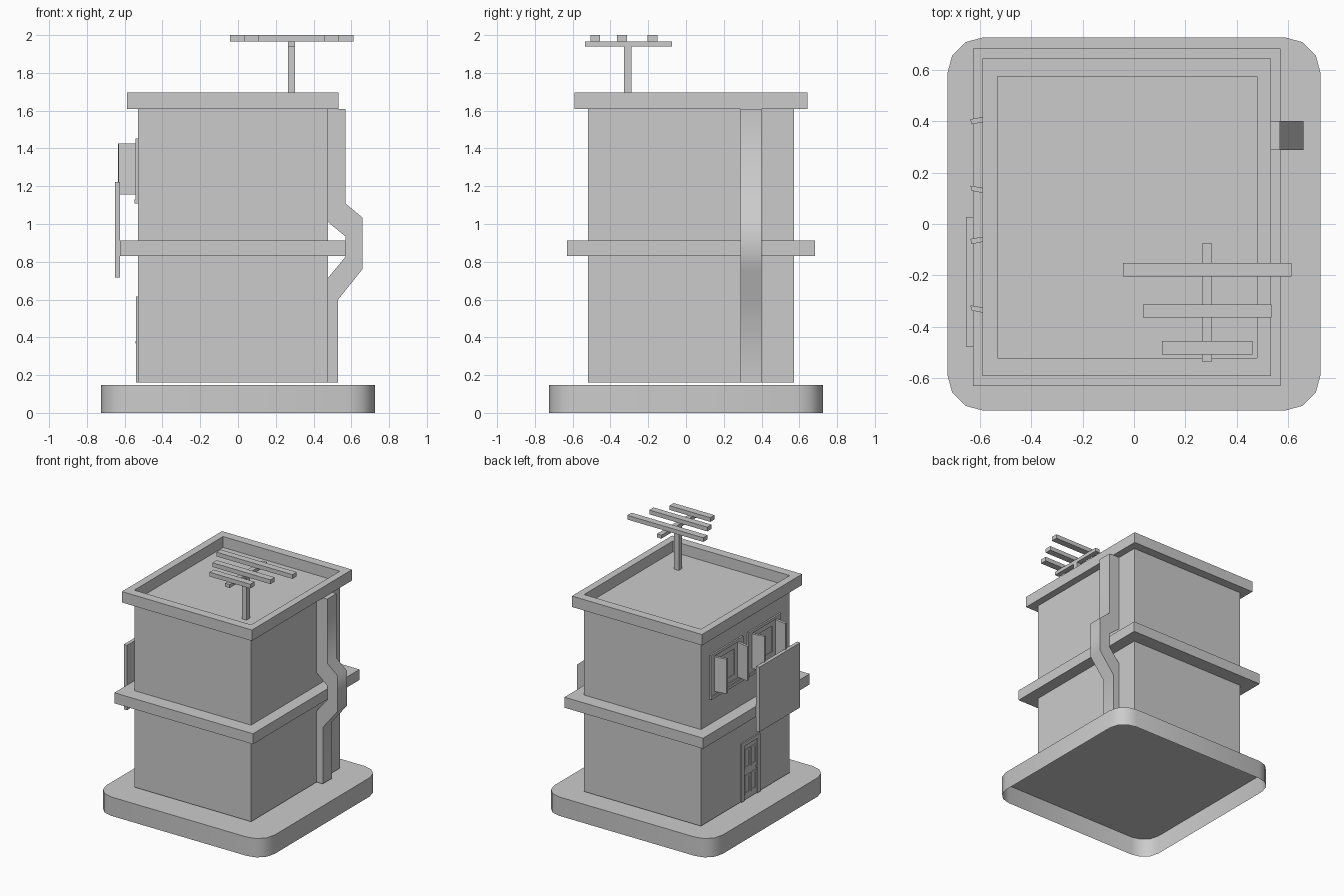
import bpy, bmesh, math
from mathutils import Matrix, Vector

if "Cube" in bpy.data.objects:
    bpy.data.objects.remove(bpy.data.objects["Cube"])


def finish(name, bm):
    bmesh.ops.recalc_face_normals(bm, faces=bm.faces)
    me = bpy.data.meshes.new(name)
    bm.to_mesh(me)
    bm.free()
    ob = bpy.data.objects.new(name, me)
    bpy.context.collection.objects.link(ob)
    return ob


def smooth(ob, angle):
    bpy.context.view_layer.objects.active = ob
    ob.select_set(True)
    bpy.ops.object.shade_smooth_by_angle(angle=math.radians(angle))
    ob.select_set(False)


def box(name, x, y, z):
    bm = bmesh.new()
    bmesh.ops.create_cube(bm, size=1)
    for v in bm.verts:
        v.co = [(a + b) / 2 + c * (b - a) for (a, b), c in zip((x, y, z), v.co)]
    return finish(name, bm)


def ring(name, outer, inner, depth, place):
    """Rectangular frame; outer/inner = (u0, u1, v0, v1), place maps (u, v, d) to xyz."""
    bm = bmesh.new()

    def loop(r, d):
        return [bm.verts.new(place(u, v, d)) for u, v in
                ((r[0], r[2]), (r[1], r[2]), (r[1], r[3]), (r[0], r[3]))]
    loops = [loop(outer, depth[0]), loop(outer, depth[1]),
             loop(inner, depth[1]), loop(inner, depth[0])]
    for k in range(4):
        a, b = loops[k], loops[(k + 1) % 4]
        for i in range(4):
            j = (i + 1) % 4
            bm.faces.new((a[i], a[j], b[j], b[i]))
    return finish(name, bm)


def extrude(name, pts, vec, cap_start=True):
    bm = bmesh.new()
    low = [bm.verts.new(p) for p in pts]
    high = [bm.verts.new(Vector(p) + Vector(vec)) for p in pts]
    n = len(pts)
    for i in range(n):
        bm.faces.new((low[i], low[(i + 1) % n], high[(i + 1) % n], high[i]))
    bm.faces.new(high)
    if cap_start:
        bm.faces.new(low[::-1])
    return finish(name, bm)


def flat(u, v, d):
    return (u, v, d)


def on_wall(u, v, d):
    return (-0.53 - d, u, v)


# Rounded base, open underneath
arc = []
for q, (sx, sy) in enumerate(((1, 1), (-1, 1), (-1, -1), (1, -1))):
    for k in range(4):
        a = math.radians(90 * q + 30 * k)
        arc.append((sx * 0.585 + 0.14 * math.cos(a), sy * 0.585 + 0.14 * math.sin(a), 0))
smooth(extrude("base", arc, (0, 0, 0.147), cap_start=False), 40)

# Building body, floor ledge and roof parapet
box("walls", (-0.53, 0.477), (-0.52, 0.573), (0.16, 1.61))
core = (-0.53, 0.477, -0.52, 0.573)
ring("floor_ledge", (-0.625, 0.57, -0.63, 0.682), core, (0.83, 0.912), flat)
ring("parapet", (-0.588, 0.533, -0.59, 0.643), core, (1.61, 1.695), flat)

# Drainpipe bending around the ledge
pipe = [(0.477, 1.61), (0.568, 1.61), (0.568, 1.11), (0.658, 1.035), (0.658, 0.76),
        (0.53, 0.6), (0.53, 0.16), (0.477, 0.16), (0.477, 0.715), (0.568, 0.825),
        (0.568, 0.935), (0.477, 1.01)]
smooth(extrude("drainpipe", [(x, 0.288, z) for x, z in pipe], (0, 0.112, 0)), 60)

# Roof aerial
box("aerial_mast", (0.264, 0.303), (-0.328, -0.288), (1.61, 1.94))
box("aerial_boom", (0.264, 0.303), (-0.535, -0.075), (1.94, 1.967))
for i, (x0, x1, y) in enumerate(((-0.043, 0.612, -0.177), (0.035, 0.535, -0.338),
                                 (0.108, 0.46, -0.48))):
    box(f"aerial_rod_{i}", (x0, x1), (y - 0.026, y + 0.026), (1.967, 2.0))

# Hanging panel on the left side
box("hanging_panel", (-0.652, -0.624), (-0.475, 0.028), (0.717, 1.222))

# Windows with open shutters
for i, c in enumerate((0.268, -0.197)):
    hole = (c - 0.15, c + 0.15, 1.15, 1.43)
    ring(f"window_frame_{i}", (c - 0.2, c + 0.2, 1.12, 1.452), hole, (0, 0.012), on_wall)
    ring(f"window_sash_{i}", hole, (c - 0.1, c + 0.1, 1.19, 1.39), (0, 0.006), on_wall)
    box(f"window_sill_{i}", (-0.548, -0.53), (c - 0.2, c + 0.2), (1.108, 1.13))
    for s in (-1, 1):
        y = c + s * 0.147
        prof = [(-0.535, y - 0.01), (-0.535, y + 0.01),
                (-0.635, y + 0.01 - s * 0.018), (-0.632, y - 0.01 - s * 0.018)]
        extrude(f"shutter_{i}_{s}", [(x, yy, 1.155) for x, yy in prof], (0, 0, 0.27))

# Door with surround, panels and knob
leaf = (-0.11, 0.05, 0.16, 0.585)
box("door_surround_left", (-0.54, -0.53), (0.05, 0.085), (0.16, 0.615))
box("door_surround_right", (-0.54, -0.53), (-0.145, -0.11), (0.16, 0.615))
box("door_surround_top", (-0.54, -0.53), (-0.11, 0.05), (0.585, 0.615))
box("door_leaf", (-0.533, -0.53), (-0.11, 0.05), (0.16, 0.585))
for z0, z1 in ((0.2, 0.35), (0.4, 0.55)):
    for y in (-0.068, 0.008):
        ring("door_panel", (y - 0.03, y + 0.03, z0, z1),
             (y - 0.018, y + 0.018, z0 + 0.015, z1 - 0.015), (0.003, 0.007), on_wall)
box("door_knob", (-0.543, -0.533), (-0.104, -0.092), (0.367, 0.38))
